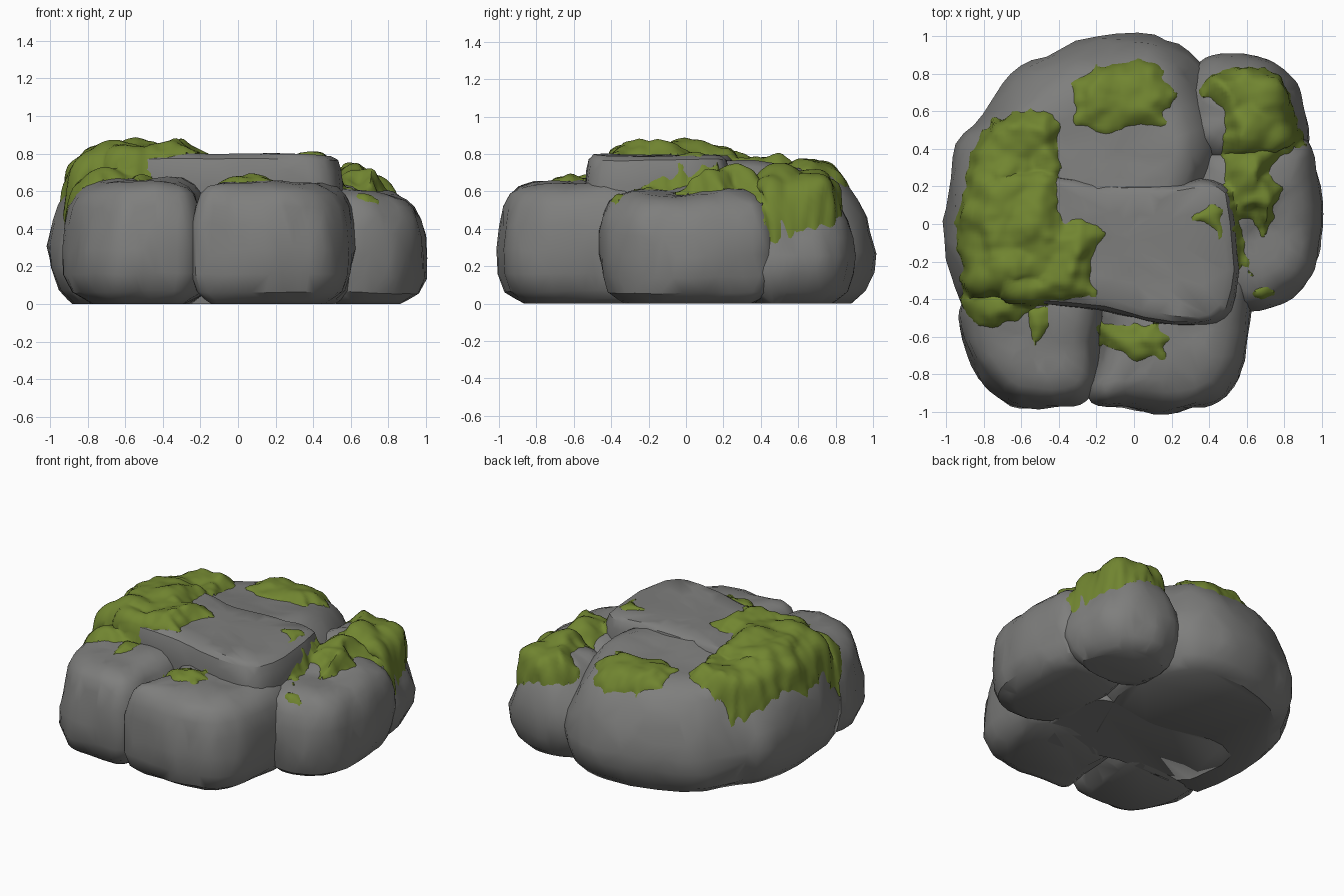
import bpy, bmesh, math
from mathutils import Vector, noise
from mathutils.bvhtree import BVHTree
from mathutils.geometry import intersect_point_line

if "Cube" in bpy.data.objects:
    bpy.data.objects.remove(bpy.data.objects["Cube"], do_unlink=True)


def material(name, rgb):
    m = bpy.data.materials.new(name)
    m.use_nodes = True
    m.diffuse_color = (*rgb, 1)
    m.node_tree.nodes["Principled BSDF"].inputs["Base Color"].default_value = (*rgb, 1)
    return m


STONE = material("grey stone", (0.21, 0.21, 0.205))
MOSS = material("green moss", (0.165, 0.235, 0.03))


def finish(bm, name, mat, angle):
    bmesh.ops.recalc_face_normals(bm, faces=bm.faces)
    me = bpy.data.meshes.new(name)
    bm.to_mesh(me)
    bm.free()
    me.materials.append(mat)
    ob = bpy.data.objects.new(name, me)
    bpy.context.collection.objects.link(ob)
    bpy.ops.object.select_all(action='DESELECT')
    ob.select_set(True)
    bpy.context.view_layer.objects.active = ob
    bpy.ops.object.shade_smooth_by_angle(angle=math.radians(angle))
    return ob


def resample(points, n):
    """Even points along a closed outline with its corners cut once."""
    pts = [Vector(p) for p in points]
    cut = []
    for a, b in zip(pts, pts[1:] + pts[:1]):
        cut += [a.lerp(b, 0.22), a.lerp(b, 0.78)]
    segs = list(zip(cut, cut[1:] + cut[:1]))
    step = sum((b - a).length for a, b in segs) / n
    out, left = [], 0.0
    for a, b in segs:
        length = (b - a).length
        while left < length and len(out) < n:
            out.append(a.lerp(b, left / length))
            left += step
        left -= length
    return out


# Side profiles: (share of height, inset from the outline)
BLOCKY = [(0, .14), (.035, .1), (.1, .04), (.25, .005), (.45, 0), (.65, .012),
          (.8, .035), (.9, .065), (.96, .11), (1, .18)]
ROUND = [(0, .13), (.035, .1), (.1, .05), (.25, .01), (.4, 0), (.55, .03),
         (.68, .06), (.8, .1), (.9, .15), (.96, .2), (1, .29)]
STEEP = [(0, .1), (.3, .05), (.6, .01), (.8, .01), (.9, .02), (.97, .04), (1, .08)]


def boulder(name, outline, height, tilt, profile, rough=0.03):
    ring = resample(outline, 72)
    c = sum(ring, Vector((0, 0))) / len(ring)
    bm = bmesh.new()

    def loop(f, inset, scale):
        vs = []
        for p in ring:
            d = c - p
            q = c.lerp(p + d.normalized() * inset, scale)
            top = height + tilt[0] * (q.x - c.x) + tilt[1] * (q.y - c.y)
            vs.append(bm.verts.new((q.x, q.y, f * top)))
        return vs

    loops = [loop(f, i, 1) for f, i in profile]
    loops += [loop(1, profile[-1][1], s) for s in (.8, .6, .4, .2)]
    for lo, hi in zip(loops, loops[1:]):
        for k in range(len(ring)):
            j = (k + 1) % len(ring)
            bm.faces.new((lo[k], lo[j], hi[j], hi[k]))
    bm.faces.new(loops[-1])
    bm.faces.new(loops[0][::-1])
    bm.normal_update()
    # Chiselled unevenness, fading out at the flat base
    moves = []
    for v in bm.verts:
        n = noise.noise(v.co * 3.3) + 0.5 * noise.noise(v.co * 8)
        moves.append(v.normal * n * rough * min(1, v.co.z / 0.1))
    for v, m in zip(bm.verts, moves):
        v.co += m
    ob = finish(bm, name, STONE, 35)
    dec = ob.modifiers.new("chisel", 'DECIMATE')
    dec.ratio = 0.4
    return ob


rocks = [
    boulder("back_left_boulder",
            [(-.9, -.52), (-.99, -.2), (-1.01, .1), (-.95, .4), (-.82, .56), (-.66, .84),
             (-.25, 1), (.08, 1.01), (.28, .95), (.4, .8), (.5, .5), (.48, .2), (.2, -.4)],
            .755, (.02, -.11), ROUND),
    boulder("top_slab",
            [(-.78, -.4), (-.3, -.44), (.2, -.55), (.5, -.54), (.58, -.3), (.55, 0),
             (.5, .25), (.1, .22), (-.2, .24), (-.6, .3), (-.84, .15)],
            .79, (0, 0), STEEP, .018),
    boulder("front_left_boulder",
            [(-.88, -.25), (-.93, -.55), (-.84, -.8), (-.7, -.96), (-.45, -.99), (-.26, -.97),
             (-.17, -.82), (-.13, -.4), (-.15, -.2), (-.5, -.15)],
            .65, (.02, 0), BLOCKY),
    boulder("front_right_boulder",
            [(-.2, -.3), (-.21, -.7), (-.27, -.96), (-.05, -.98), (.18, -1.01), (.45, -.96),
             (.58, -.78), (.62, -.5), (.64, -.2), (.3, -.1)],
            .645, (0, 0), BLOCKY),
    boulder("right_boulder",
            [(.3, -.3), (.55, -.47), (.72, -.46), (.9, -.36), (.98, -.22), (1.01, .05),
             (.97, .3), (.91, .47), (.6, .5), (.3, .4)],
            .61, (-.15, .03), BLOCKY),
    boulder("back_right_boulder",
            [(.2, .75), (.34, .87), (.52, .92), (.7, .9), (.84, .79), (.91, .58),
             (.95, .38), (.7, .25), (.4, .25), (.2, .4)],
            .665, (-.05, -.08), ROUND),
]

# Surface of all the stones, for the moss to lie on
bpy.context.view_layer.update()
deps = bpy.context.evaluated_depsgraph_get()
verts, faces = [], []
for r in rocks:
    me = r.evaluated_get(deps).data
    base = len(verts)
    verts += [v.co.copy() for v in me.vertices]
    faces += [[base + i for i in p.vertices] for p in me.polygons]
ground = BVHTree.FromPolygons(verts, faces)


def edge_distance(p, poly):
    """Distance to the outline, positive inside."""
    inside, best = False, 9.0
    for a, b in zip(poly, poly[1:] + poly[:1]):
        q, t = intersect_point_line(p, a, b)
        q = a if t < 0 else b if t > 1 else q
        best = min(best, (p - Vector(q[:2])).length)
        if (a.y > p.y) != (b.y > p.y) and p.x < (b.x - a.x) * (p.y - a.y) / (b.y - a.y) + a.x:
            inside = not inside
    return best if inside else -best


def moss(name, outline, thick, step=0.017):
    """Lumpy cushion draped over the stones, sinking into them at its rim."""
    poly = [Vector(p) for p in outline]
    x0, y0 = (min(p[i] for p in poly) - .04 for i in (0, 1))
    x1, y1 = (max(p[i] for p in poly) + .04 for i in (0, 1))
    bm = bmesh.new()
    grid = {}
    for i in range(int((x1 - x0) / step) + 1):
        for j in range(int((y1 - y0) / step) + 1):
            p = Vector((x0 + i * step, y0 + j * step))
            d = edge_distance(p, poly) + .03 * noise.noise((p.x * 18, p.y * 18, 0))
            hit, normal, _, _ = ground.ray_cast(Vector((p.x, p.y, 2)), Vector((0, 0, -1)))
            if d < -.03 or hit is None:
                continue
            cell = noise.voronoi(Vector((p.x * 5.5, p.y * 5.5, 0)))[0][0]
            lump = thick * (1.15 - cell) + .008 * noise.noise((p.x * 25, p.y * 25, 3))
            rise = max(.012, lump) * min(1, d / .07) + .006 if d > 0 else .006 + d
            grid[i, j] = bm.verts.new(hit + (normal + Vector((0, 0, .4))) * rise)
    for (i, j), v in list(grid.items()):
        quad = [grid.get(k) for k in ((i, j), (i + 1, j), (i + 1, j + 1), (i, j + 1))]
        if all(quad):
            bm.faces.new(quad)
    for _ in range(2):
        bmesh.ops.smooth_vert(bm, verts=[v for v in bm.verts if not v.is_boundary], factor=.5,
                              use_axis_x=True, use_axis_y=True, use_axis_z=True)
    finish(bm, name, MOSS, 50)


moss("left_moss",
     [(-.86, .38), (-.75, .55), (-.55, .61), (-.4, .55), (-.41, .1), (-.38, -.02), (-.28, .03),
      (-.15, -.05), (-.22, -.13), (-.25, -.28), (-.2, -.38), (-.5, -.41), (-.6, -.5),
      (-.76, -.55), (-.91, -.48), (-.91, -.25), (-.95, 0)], .055)
moss("back_moss",
     [(-.33, .75), (-.2, .83), (.05, .87), (.13, .85), (.16, .75), (.23, .68), (.15, .6),
      (.17, .53), (0, .53), (-.15, .48), (-.32, .55), (-.3, .62)], .035)
moss("back_right_moss",
     [(.36, .7), (.42, .8), (.6, .84), (.77, .79), (.85, .62), (.91, .42), (.78, .36), (.7, .26),
      (.78, .18), (.74, .05), (.68, -.07), (.64, .06), (.55, .02), (.62, -.27), (.57, -.22),
      (.5, .15), (.48, .35), (.5, .5), (.47, .62)], .085)
moss("front_moss",
     [(-.2, -.53), (-.16, -.63), (0, -.73), (.08, -.7), (.18, -.72), (.14, -.65), (.2, -.58),
      (.05, -.54)], .045)
moss("slab_moss", [(.32, .04), (.4, .1), (.47, .08), (.45, -.06), (.4, 0)], .03)
moss("front_left_moss", [(-.57, -.45), (-.47, -.45), (-.47, -.58), (-.53, -.64)], .03)
moss("side_moss", [(.63, -.38), (.68, -.42), (.74, -.36), (.7, -.32)], .02)
